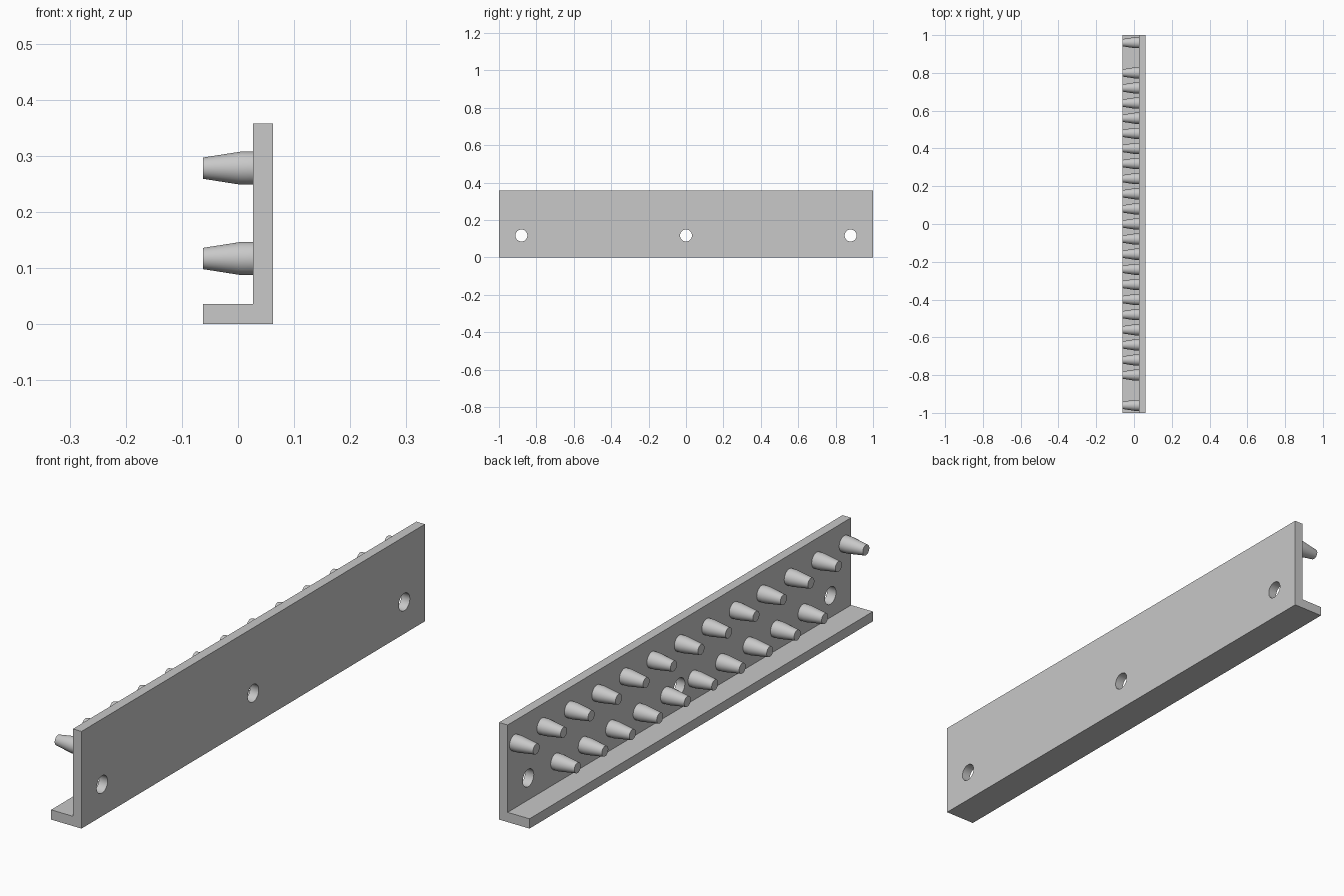
import bpy
import bmesh
import math
from mathutils import Matrix

cube = bpy.data.objects.get("Cube")
if cube:
    bpy.data.objects.remove(cube, do_unlink=True)

grey = bpy.data.materials.new("light_grey")
grey.use_nodes = True
colour = (0.58, 0.58, 0.58, 1)
grey.diffuse_color = colour
grey.node_tree.nodes["Principled BSDF"].inputs["Base Color"].default_value = colour

HALF_X, FACE_X = 0.062, 0.027     # outer limits and pegged face of the plate
HEIGHT, FOOT = 0.358, 0.036
LOWER_Z, UPPER_Z = 0.117, 0.278


def add_object(name, bm):
    bmesh.ops.recalc_face_normals(bm, faces=bm.faces)
    mesh = bpy.data.meshes.new(name)
    bm.to_mesh(mesh)
    bm.free()
    mesh.materials.append(grey)
    obj = bpy.data.objects.new(name, mesh)
    bpy.context.collection.objects.link(obj)
    return obj


def activate(obj):
    bpy.ops.object.select_all(action="DESELECT")
    obj.select_set(True)
    bpy.context.view_layer.objects.active = obj


# L-shaped rail: profile extruded along y
bm = bmesh.new()
profile = [(-HALF_X, 0), (HALF_X, 0), (HALF_X, HEIGHT),
           (FACE_X, HEIGHT), (FACE_X, FOOT), (-HALF_X, FOOT)]
end = bm.faces.new([bm.verts.new((x, -1, z)) for x, z in profile])
side = bmesh.ops.extrude_face_region(bm, geom=[end])["geom"]
bmesh.ops.translate(bm, vec=(0, 2, 0),
                    verts=[v for v in side if isinstance(v, bmesh.types.BMVert)])
rail = add_object("angle_rail", bm)

# Three screw holes through the upright plate
bm = bmesh.new()
for y in (-0.88, 0, 0.88):
    place = Matrix.Translation((0.045, y, LOWER_Z)) @ Matrix.Rotation(math.pi / 2, 4, "Y")
    bmesh.ops.create_cone(bm, cap_ends=True, segments=48, radius1=0.032,
                          radius2=0.032, depth=0.1, matrix=place)
cutter = add_object("hole_cutter", bm)
cutter.hide_render = True
cut = rail.modifiers.new("screw_holes", "BOOLEAN")
cut.object = cutter
cut.solver = "EXACT"
activate(rail)
bpy.ops.object.modifier_apply(modifier=cut.name)
bpy.data.objects.remove(cutter, do_unlink=True)
bpy.ops.object.shade_smooth_by_angle(angle=math.radians(30))


# Peg: short straight collar, then a taper to a flat tip
def add_peg(name, y, z):
    bm = bmesh.new()
    sections = [(FACE_X, 0.0295), (0.005, 0.0295), (-HALF_X, 0.019)]
    n = 40
    rings = [[bm.verts.new((x, r * math.cos(math.tau * i / n), r * math.sin(math.tau * i / n)))
              for i in range(n)] for x, r in sections]
    for a, b in zip(rings, rings[1:]):
        for i in range(n):
            j = (i + 1) % n
            bm.faces.new((a[i], a[j], b[j], b[i]))
    bm.faces.new(rings[0])
    bm.faces.new(rings[-1])
    peg = add_object(name, bm)
    peg.location = (0, y, z)
    activate(peg)
    bpy.ops.object.shade_smooth_by_angle(angle=math.radians(30))


# Staggered rows of pegs
for i in range(13):
    add_peg(f"upper_peg_{i + 1}", (i - 6) * 0.16, UPPER_Z)
for i in range(10):
    add_peg(f"lower_peg_{i + 1}", (i - 4.5) * 0.16, LOWER_Z)
